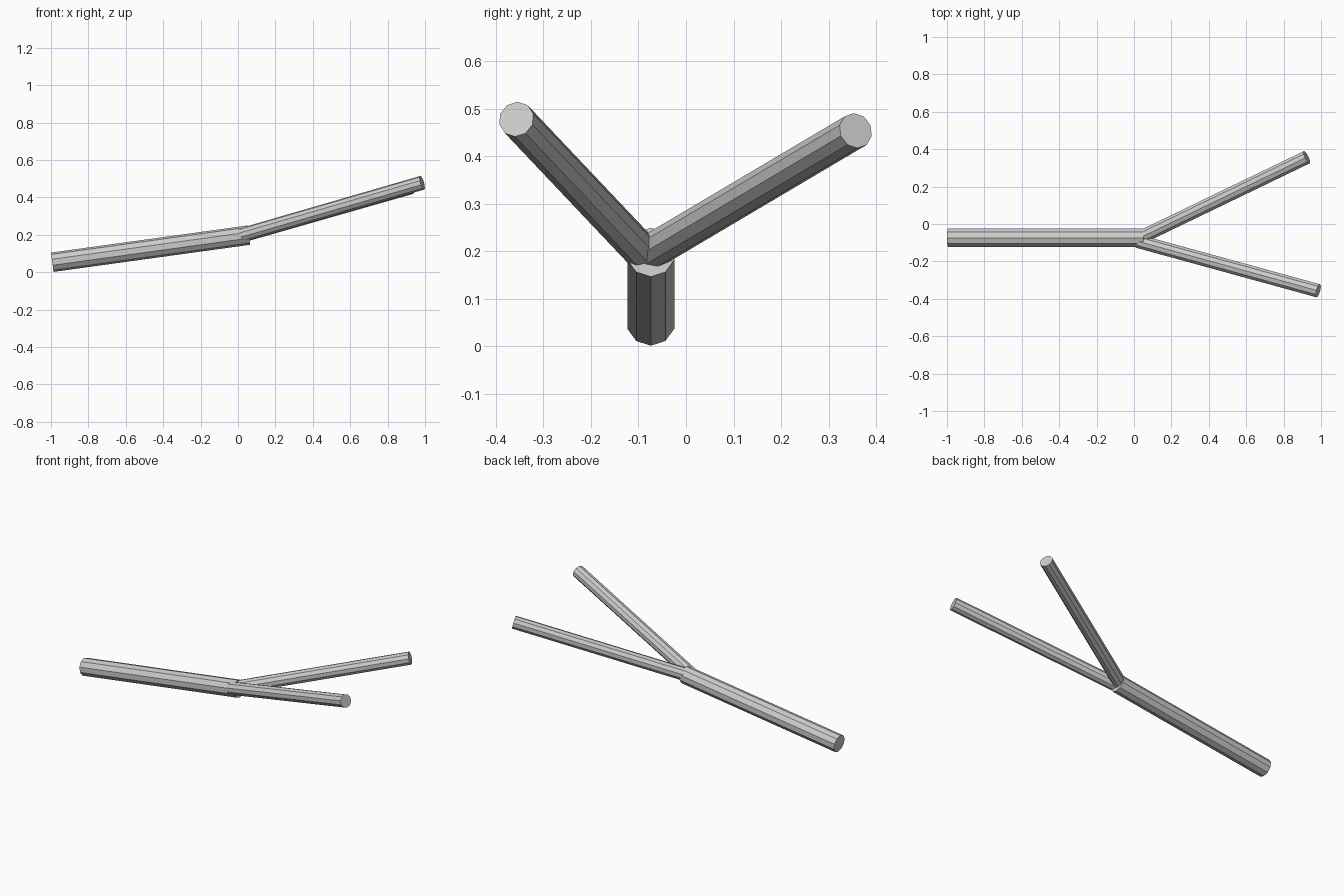
import bpy
import math
from mathutils import Vector, Matrix

if "Cube" in bpy.data.objects:
    bpy.data.objects.remove(bpy.data.objects["Cube"])


def limb(name, start, end, radius, sides=10, twist=0.0):
    """Capped low-poly cylinder running between two points."""
    a, b = Vector(start), Vector(end)
    d = b - a
    bpy.ops.mesh.primitive_cylinder_add(vertices=sides, radius=radius, depth=d.length)
    ob = bpy.context.object
    ob.name = name
    # Local Z along the limb, local Y as close to world up as possible
    z = d.normalized()
    x = Vector((0, 0, 1)).cross(z).normalized()
    y = z.cross(x)
    rot = Matrix((x, y, z)).transposed() @ Matrix.Rotation(math.radians(twist), 3, 'Z')
    ob.data.transform(Matrix.Translation((a + b) / 2) @ rot.to_4x4())
    return ob


# Main stem, slightly inclined
limb("stem", (-0.993, -0.074, 0.053), (0.058, -0.074, 0.198), 0.052)

# Two thinner forks spreading from the stem's tip
limb("back_fork", (0.035, -0.072, 0.200), (0.924, 0.357, 0.454), 0.038)
limb("front_fork", (0.020, -0.092, 0.198), (0.985, -0.357, 0.478), 0.038)
